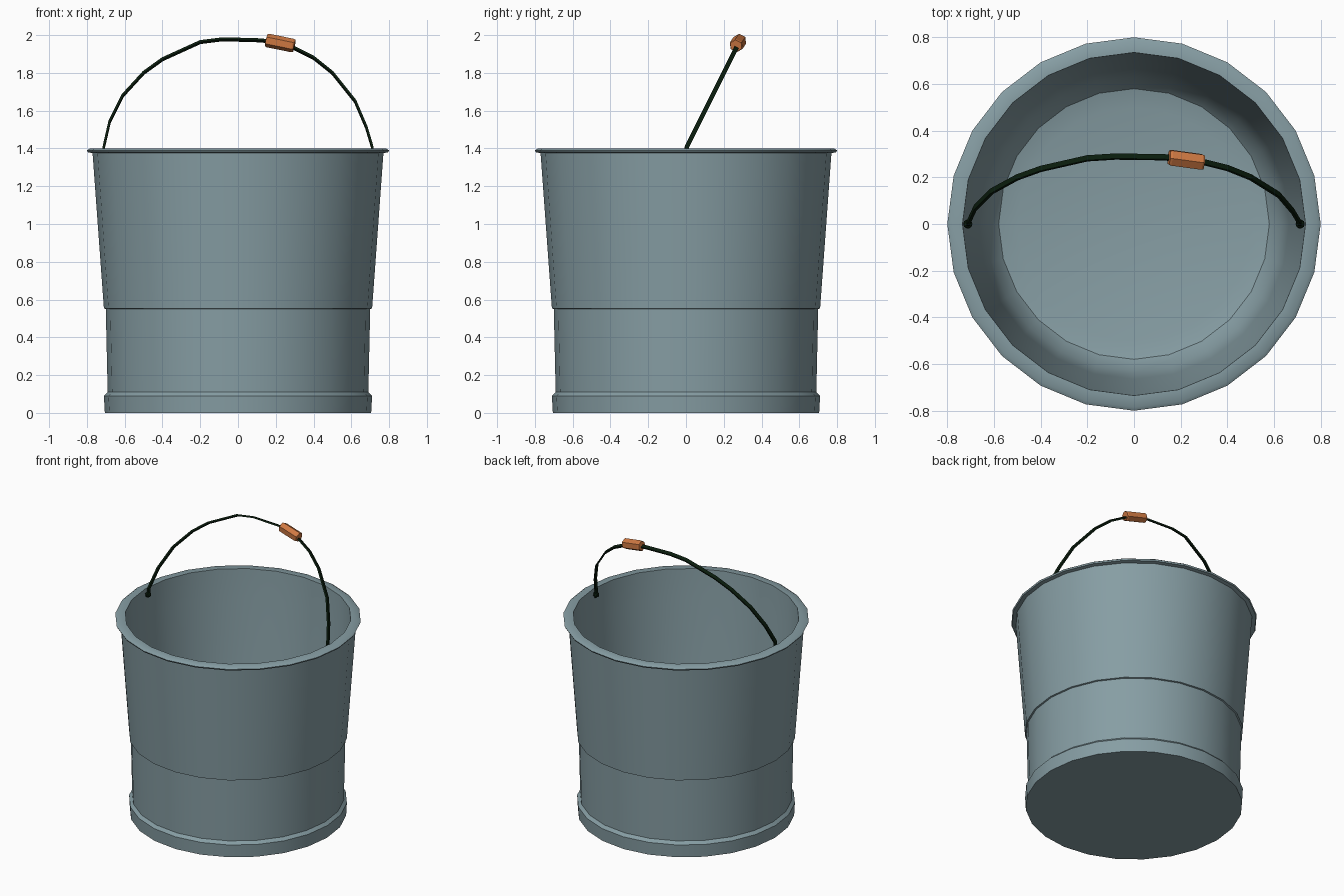
import bpy, bmesh, math
from mathutils import Vector

cube = bpy.data.objects.get("Cube")
if cube:
    bpy.data.objects.remove(cube)

SIDES = 24


def material(name, rgb):
    m = bpy.data.materials.new(name)
    m.use_nodes = True
    m.diffuse_color = (*rgb, 1)
    m.node_tree.nodes["Principled BSDF"].inputs["Base Color"].default_value = (*rgb, 1)
    return m


steel = material("blue grey steel", (0.24, 0.34, 0.37))
iron = material("dark iron", (0.003, 0.012, 0.004))
wood = material("orange wood", (0.62, 0.19, 0.055))


def finish(bm, name, mat, angle=None):
    bmesh.ops.recalc_face_normals(bm, faces=bm.faces)
    mesh = bpy.data.meshes.new(name)
    bm.to_mesh(mesh)
    bm.free()
    mesh.materials.append(mat)
    ob = bpy.data.objects.new(name, mesh)
    bpy.context.collection.objects.link(ob)
    if angle:
        bpy.ops.object.select_all(action="DESELECT")
        ob.select_set(True)
        bpy.context.view_layer.objects.active = ob
        bpy.ops.object.shade_smooth_by_angle(angle=math.radians(angle))
    return ob


def loft(bm, rings):
    """Skin a list of closed rings and cap both ends."""
    loops = [[bm.verts.new(p) for p in ring] for ring in rings]
    for a, b in zip(loops, loops[1:]):
        for i in range(len(a)):
            j = (i + 1) % len(a)
            bm.faces.new((a[i], a[j], b[j], b[i]))
    bm.faces.new(loops[0])
    bm.faces.new(loops[-1])


def circle(r, z):
    turn = 2 * math.pi / SIDES
    return [(r * math.cos(i * turn), r * math.sin(i * turn), z) for i in range(SIDES)]


# Bucket shell: foot band, lower wall, upper wall, rolled rim, inside wall, floor
profile = [(0.705, 0), (0.71, 0.09), (0.69, 0.11), (0.70, 0.55), (0.71, 0.553),
           (0.77, 1.375), (0.795, 1.38), (0.80, 1.39), (0.785, 1.40), (0.735, 1.40),
           (0.725, 1.2), (0.665, 0.5), (0.63, 0.14), (0.58, 0.08), (0.50, 0.06)]
bm = bmesh.new()
loft(bm, [circle(r, z) for r, z in profile])
finish(bm, "bucket", steel, 35)

# Wire handle leaning to the back
LEAN = 0.5
arc = [(-0.712, 1.35), (-0.71, 1.41), (-0.68, 1.54), (-0.61, 1.68), (-0.5, 1.80),
       (-0.4, 1.872), (-0.2, 1.963), (-0.08, 1.978), (0.13, 1.972), (0.3, 1.93),
       (0.4, 1.88), (0.5, 1.80), (0.62, 1.65), (0.68, 1.51), (0.71, 1.41), (0.712, 1.35)]
path = [Vector((x, max(0, z - 1.4) * LEAN, z)) for x, z in arc]
normal = Vector((0, 1, -LEAN)).normalized()


def square(p, along, wide, thick):
    out = along.cross(normal).normalized()
    return [p + normal * wide * a + out * thick * b
            for a, b in ((1, 1), (-1, 1), (-1, -1), (1, -1))]


bm = bmesh.new()
last = len(path) - 1
loft(bm, [square(p, path[min(i + 1, last)] - path[max(i - 1, 0)], 0.012, 0.006)
          for i, p in enumerate(path)])
finish(bm, "handle_wire", iron)

# Small knobs where the wire meets the bucket
for side, x in (("right", -0.712), ("left", 0.712)):
    bm = bmesh.new()
    bmesh.ops.create_icosphere(bm, subdivisions=1, radius=0.022)
    bmesh.ops.translate(bm, verts=bm.verts, vec=(x, 0, 1.365))
    finish(bm, side + "_handle_knob", iron)

# Six-sided wooden grip
start, end = Vector((0.15, 0.285, 1.973)), Vector((0.298, 0.265, 1.943))
along = (end - start).normalized()
across = along.cross(normal).normalized()
turns = [math.radians(60 * i) for i in range(6)]
bm = bmesh.new()
loft(bm, [[start.lerp(end, t) + r * (normal * math.cos(a) * 1.05 + across * math.sin(a)) for a in turns]
          for t, r in ((0, 0.032), (0.06, 0.036), (0.94, 0.036), (1, 0.032))])
finish(bm, "handle_grip", wood)
